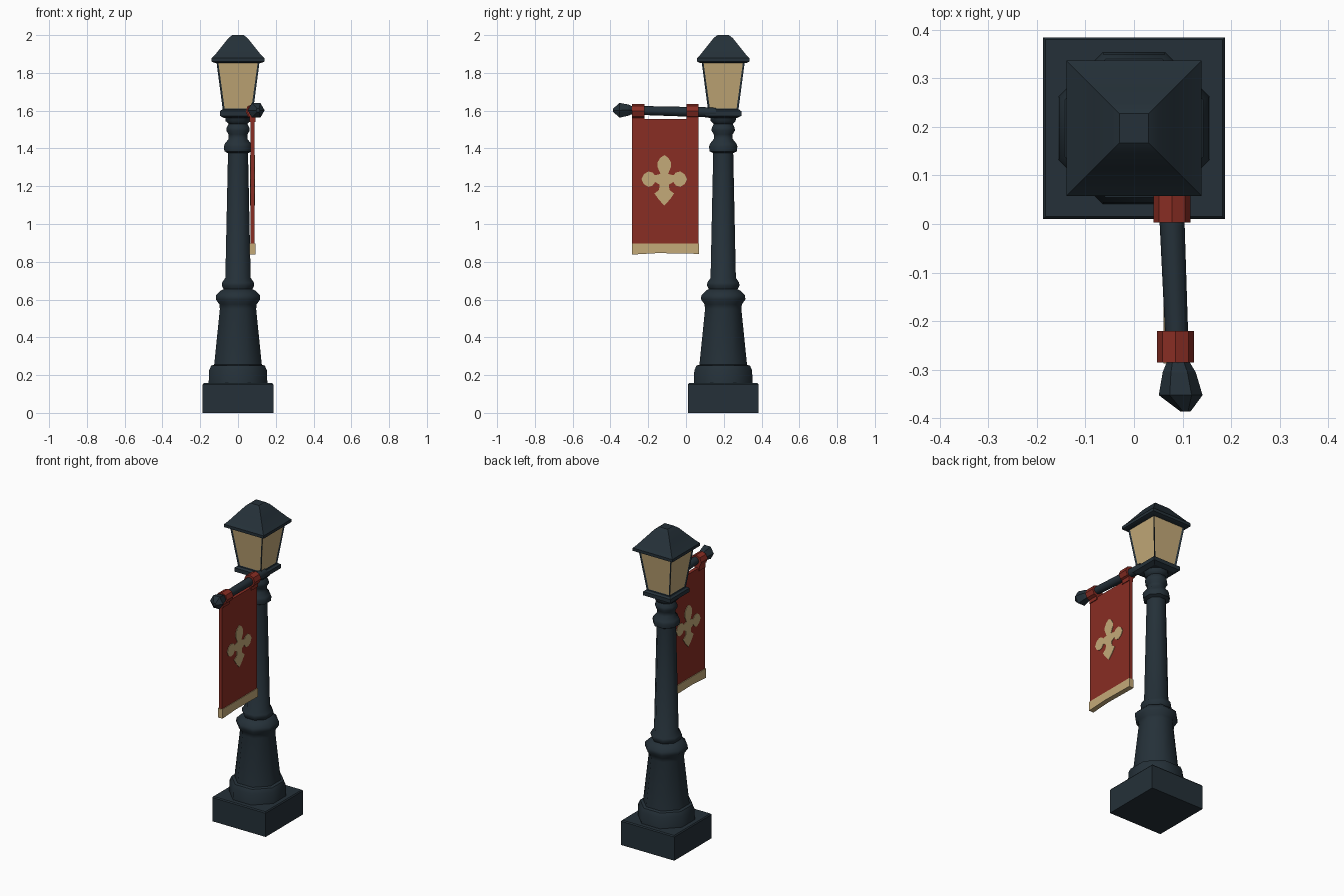
import bpy, bmesh, math
from mathutils import Vector

if "Cube" in bpy.data.objects:
    bpy.data.objects.remove(bpy.data.objects["Cube"])

CY = 0.197  # post centre in y


def material(name, rgb):
    m = bpy.data.materials.new(name)
    m.diffuse_color = (*rgb, 1)
    m.use_nodes = True
    m.node_tree.nodes["Principled BSDF"].inputs["Base Color"].default_value = m.diffuse_color
    return m


IRON = material("dark iron", (0.018, 0.030, 0.040))
RED = material("red cloth", (0.25, 0.026, 0.017))
TAN = material("warm tan", (0.55, 0.40, 0.19))


def finish(name, bm, mats, smooth=None):
    bmesh.ops.recalc_face_normals(bm, faces=bm.faces)
    me = bpy.data.meshes.new(name)
    bm.to_mesh(me)
    bm.free()
    ob = bpy.data.objects.new(name, me)
    bpy.context.collection.objects.link(ob)
    for m in mats:
        me.materials.append(m)
    if smooth:
        bpy.ops.object.select_all(action='DESELECT')
        ob.select_set(True)
        bpy.context.view_layer.objects.active = ob
        bpy.ops.object.shade_smooth_by_angle(angle=math.radians(smooth))
    return ob


def loft(profile, sides):
    """Stack regular rings of (z, half width), flats facing the axes."""
    bm = bmesh.new()
    rings = []
    for z, h in profile:
        r = h / math.cos(math.pi / sides)
        angs = [math.tau * (i + 0.5) / sides for i in range(sides)]
        rings.append([bm.verts.new((r * math.cos(a), CY + r * math.sin(a), z)) for a in angs])
    for a, b in zip(rings, rings[1:]):
        for i in range(sides):
            j = (i + 1) % sides
            bm.faces.new((a[i], a[j], b[j], b[i]))
    bm.faces.new(rings[0][::-1])
    bm.faces.new(rings[-1])
    return bm


def tube(name, path, sides, mat, smooth=None):
    """Sweep along y through (x, y, z, radius)."""
    bm = bmesh.new()
    rings = []
    for x, y, z, r in path:
        rings.append([bm.verts.new((x + r * math.cos(math.tau * i / sides), y,
                                    z + r * math.sin(math.tau * i / sides))) for i in range(sides)])
    for a, b in zip(rings, rings[1:]):
        for i in range(sides):
            j = (i + 1) % sides
            bm.faces.new((a[i], a[j], b[j], b[i]))
    bm.faces.new(rings[0])
    bm.faces.new(rings[-1])
    return finish(name, bm, [mat], smooth)


def prism(name, pts, x0, x1, mat):
    """Extrude a (y, z) outline between x0 and x1."""
    bm = bmesh.new()
    f = bm.faces.new([bm.verts.new((x0, y, z)) for y, z in pts])
    ext = bmesh.ops.extrude_face_region(bm, geom=[f])
    vs = [v for v in ext["geom"] if isinstance(v, bmesh.types.BMVert)]
    bmesh.ops.translate(bm, verts=vs, vec=(x1 - x0, 0, 0))
    return finish(name, bm, [mat])


# Square plinth
finish("plinth", loft([(0, 0.187), (0.15, 0.187), (0.157, 0.182)], 4), [IRON])

# Octagonal foot, pedestal, collars and tapering shaft
finish("post", loft([
    (0.14, 0.156), (0.225, 0.153), (0.25, 0.142), (0.255, 0.126), (0.55, 0.096),
    (0.575, 0.099), (0.60, 0.117), (0.622, 0.116), (0.648, 0.090), (0.655, 0.076),
    (0.675, 0.086), (0.69, 0.084), (0.715, 0.067), (1.375, 0.053), (1.385, 0.072),
    (1.41, 0.075), (1.425, 0.070), (1.45, 0.050), (1.475, 0.050), (1.495, 0.062),
    (1.51, 0.060), (1.53, 0.050), (1.545, 0.066), (1.58, 0.068)], 8), [IRON], 46)

# Square tray under the lantern
finish("lantern_tray", loft([(1.56, 0.072), (1.573, 0.096), (1.597, 0.096), (1.606, 0.084)], 4), [IRON])

# Lantern box: four tapered sides, each with a recessed pane
bm = loft([(1.60, 0.080), (1.865, 0.115)], 4)
bm.normal_update()
sides = [f for f in bm.faces if abs(f.normal.z) < 0.5]
bmesh.ops.inset_individual(bm, faces=sides, thickness=0.014, depth=-0.005)
for f in sides:
    f.material_index = 1
finish("lantern", bm, [IRON, TAN])

# Swept roof with eaves
finish("lantern_roof", loft([
    (1.852, 0.122), (1.860, 0.139), (1.878, 0.139), (1.895, 0.122), (1.945, 0.082),
    (1.985, 0.050), (2.0, 0.030)], 4), [IRON], 35)

# Banner arm and faceted finial
tube("banner_arm", [(0.091, -0.31, 1.603, 0.023), (0.072, 0.16, 1.590, 0.027)], 8, IRON, 50)
tube("arm_finial", [(0.091, -0.285, 1.603, 0.024), (0.093, -0.305, 1.603, 0.034),
                    (0.096, -0.352, 1.602, 0.045), (0.106, -0.386, 1.602, 0.010)], 6, IRON)

# Cloth loops: octagonal sleeves round the arm with tabs down to the cloth
for side, y0, y1, x in (("outer", -0.285, -0.220, 0.085), ("inner", 0.003, 0.066, 0.078)):
    tube(side + "_loop", [(x, y0, 1.597, 0.038), (x, y1, 1.597, 0.038)], 8, RED)
    prism(side + "_tab", [(y0, 1.54), (y1, 1.54), (y1, 1.59), (y0, 1.59)], 0.061, 0.093, RED)

# Hanging cloth and its hem
prism("banner_cloth", [(-0.285, 0.885), (0.066, 0.885), (0.066, 1.557), (-0.285, 1.557)],
      0.066, 0.088, RED)
prism("banner_hem", [(-0.287, 0.838), (-0.15, 0.846), (0.068, 0.842), (0.068, 0.897), (-0.287, 0.897)],
      0.061, 0.092, TAN)

# Four-lobed emblem: right half outline mirrored, one plate on each cloth face
half = [(0, 1.365), (0.022, 1.350), (0.036, 1.325), (0.036, 1.303), (0.020, 1.265),
        (0.050, 1.258), (0.060, 1.272), (0.085, 1.278), (0.108, 1.264), (0.121, 1.238),
        (0.108, 1.211), (0.085, 1.197), (0.062, 1.203), (0.048, 1.222), (0.024, 1.208),
        (0.028, 1.180), (0.052, 1.162), (0.030, 1.130), (0, 1.098)]
outline = [(y - 0.115, z) for y, z in half] + [(-y - 0.115, z) for y, z in half[-2:0:-1]]
prism("emblem_right", outline, 0.087, 0.091, TAN)
prism("emblem_left", outline, 0.063, 0.067, TAN)
